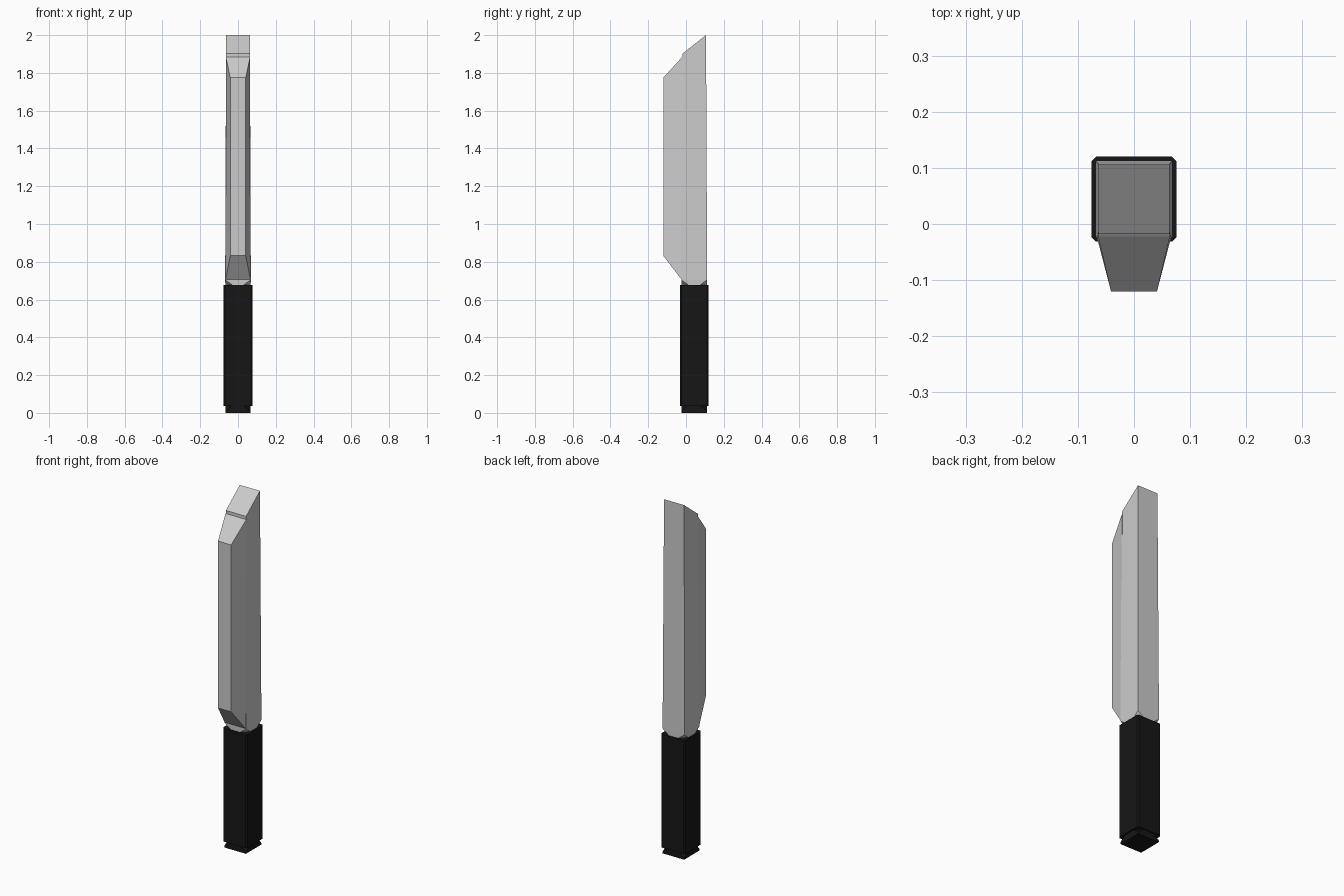
import bpy, bmesh

if "Cube" in bpy.data.objects:
    bpy.data.objects.remove(bpy.data.objects["Cube"])

black = bpy.data.materials.new("black_grip")
black.diffuse_color = (0.008, 0.008, 0.008, 1)
black.use_nodes = True
black.node_tree.nodes["Principled BSDF"].inputs["Base Color"].default_value = black.diffuse_color


def finish(name, bm, mat=None):
    bmesh.ops.recalc_face_normals(bm, faces=bm.faces)
    me = bpy.data.meshes.new(name)
    bm.to_mesh(me)
    bm.free()
    ob = bpy.data.objects.new(name, me)
    bpy.context.collection.objects.link(ob)
    if mat:
        me.materials.append(mat)
    return ob


def loft(name, rings, mat=None):
    """Stack of chamfered rectangles: (z, half width, y front, y back, chamfer)."""
    bm = bmesh.new()
    loops = []
    for z, w, y0, y1, c in rings:
        pts = [(-w + c, y0), (w - c, y0), (w, y0 + c), (w, y1 - c),
               (w - c, y1), (-w + c, y1), (-w, y1 - c), (-w, y0 + c)]
        loops.append([bm.verts.new((x, y, z)) for x, y in pts])
    for a, b in zip(loops, loops[1:]):
        for i in range(8):
            j = (i + 1) % 8
            bm.faces.new((a[i], a[j], b[j], b[i]))
    bm.faces.new(loops[0])
    bm.faces.new(loops[-1])
    bmesh.ops.remove_doubles(bm, verts=bm.verts, dist=1e-5)
    return finish(name, bm, mat)


def slab(name, outline):
    """Side outline of (y, z, half width), mirrored across x and bridged."""
    bm = bmesh.new()
    left, right = [[bm.verts.new((s * w, y, z)) for y, z, w in outline] for s in (-1, 1)]
    bm.faces.new(left)
    bm.faces.new(right)
    n = len(outline)
    for i in range(n):
        j = (i + 1) % n
        bm.faces.new((left[i], left[j], right[j], right[i]))
    return finish(name, bm)


# Blade: thick back with a slight taper, and the narrowing front edge
slab("blade_back", [(0.112, 0.705, 0.068), (0.106, 2.0, 0.063),
                    (-0.018, 1.903, 0.063), (-0.025, 0.705, 0.068)])
slab("blade_edge", [(-0.015, 0.705, 0.066), (-0.015, 1.888, 0.064), (-0.022, 1.882, 0.064),
                    (-0.12, 1.775, 0.041), (-0.12, 0.832, 0.041), (-0.024, 0.706, 0.066)])

# Neck: cut corners at the grip opening out to the square blade
loft("blade_neck", [(0.66, 0.067, -0.024, 0.112, 0.04), (0.675, 0.067, -0.024, 0.112, 0.04),
                    (0.705, 0.068, -0.025, 0.112, 0.0)])

# Grip and the pommel, whose cut corners open out to a square foot
loft("grip", [(0.036, 0.076, -0.031, 0.12, 0.008), (0.676, 0.076, -0.031, 0.12, 0.008)], black)
loft("pommel", [(0.0, 0.067, -0.025, 0.112, 0.0), (0.01, 0.067, -0.025, 0.112, 0.0),
                (0.04, 0.067, -0.025, 0.112, 0.04)], black)
